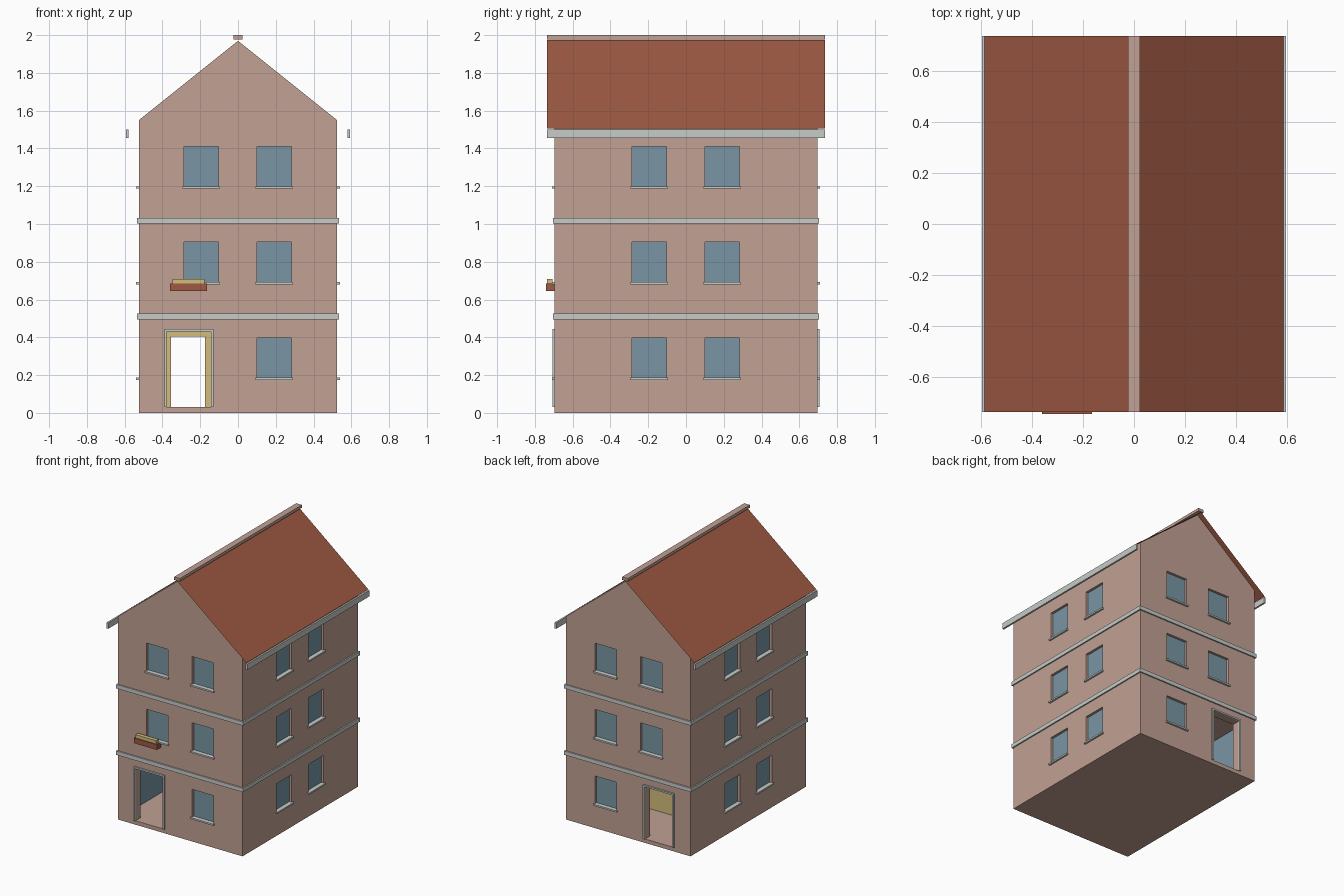
import bpy, bmesh
from mathutils import Vector

if "Cube" in bpy.data.objects:
    bpy.data.objects.remove(bpy.data.objects["Cube"], do_unlink=True)


def material(name, rgb):
    """Flat material from an sRGB colour."""
    col = [c / 12.92 if c < 0.04 else ((c + 0.055) / 1.055) ** 2.4 for c in rgb] + [1]
    m = bpy.data.materials.new(name)
    m.use_nodes = True
    m.diffuse_color = col
    bsdf = m.node_tree.nodes["Principled BSDF"]
    bsdf.inputs["Base Color"].default_value = col
    bsdf.inputs["Roughness"].default_value = 0.9
    return m


PINK = material("pink plaster", (0.76, 0.63, 0.58))
RED = material("red tile", (0.62, 0.35, 0.265))
GLASS = material("blue glass", (0.475, 0.59, 0.645))
GREY = material("pale grey trim", (0.78, 0.80, 0.785))
YELLOW = material("yellow", (0.83, 0.74, 0.49))


def add_box(bm, x0, x1, y0, y1, z0, z1):
    vs = bmesh.ops.create_cube(bm, size=1)["verts"]
    for v in vs:
        v.co = Vector((x1 if v.co.x > 0 else x0, y1 if v.co.y > 0 else y0,
                       z1 if v.co.z > 0 else z0))


def finish(name, bm, mat):
    bmesh.ops.recalc_face_normals(bm, faces=bm.faces[:])
    me = bpy.data.meshes.new(name)
    bm.to_mesh(me)
    bm.free()
    me.materials.append(mat)
    ob = bpy.data.objects.new(name, me)
    bpy.context.collection.objects.link(ob)
    return ob


def boxes(name, mat, *specs):
    bm = bmesh.new()
    for s in specs:
        add_box(bm, *s)
    return finish(name, bm, mat)


def cut(target, *specs):
    """Subtract boxes from the target and remove the cutter."""
    cutter = boxes("cutter", PINK, *specs)
    cutter.hide_render = True
    mod = target.modifiers.new("cut", "BOOLEAN")
    mod.operation, mod.solver, mod.object = "DIFFERENCE", "EXACT", cutter
    bpy.context.view_layer.objects.active = target
    bpy.ops.object.modifier_apply(modifier=mod.name)
    bpy.data.objects.remove(cutter, do_unlink=True)


W, D = 0.525, 0.695             # half width and half depth
EAVE, APEX = 1.55, 1.97         # wall top and gable top
OVER, ROOF_D = 0.585, 0.735     # roof half width and half depth
FLOORS = [(0.18, 0.397), (0.685, 0.905), (1.192, 1.41)]
DOOR_X, DOOR_R, DOOR_TOP = -0.26, 0.118, 0.432
ROOM_X, ROOM_Y, FLOOR, CEILING = 0.5, 0.635, 0.03, 0.495


def wall_box(axis, side, a0, a1, d0, d1, z0, z1):
    """Box on a wall: a runs along the wall, d is measured outwards from it."""
    base = W if axis == "x" else D
    lo, hi = sorted((side * (base + d0), side * (base + d1)))
    return (lo, hi, a0, a1, z0, z1) if axis == "x" else (a0, a1, lo, hi, z0, z1)


# House body with gables
bm = bmesh.new()
profile = [(-W, 0), (W, 0), (W, EAVE), (0, APEX), (-W, EAVE)]
face = bm.faces.new([bm.verts.new((x, -D, z)) for x, z in profile])
ext = bmesh.ops.extrude_face_region(bm, geom=[face])["geom"]
bmesh.ops.translate(bm, vec=(0, 2 * D, 0),
                    verts=[g for g in ext if isinstance(g, bmesh.types.BMVert)])
walls = finish("walls", bm, PINK)

# Window openings, panes and sills
openings, panes, sills = [], [], []
for axis in "xy":
    for side in (-1, 1):
        for level, (z0, z1) in enumerate(FLOORS):
            for a0, a1 in ((-0.285, -0.103), (0.1, 0.282)):
                if axis == "y" and level == 0 and a0 < 0:
                    continue    # the door takes this place
                openings.append(wall_box(axis, side, a0, a1, -0.022, 0.05, z0, z1))
                panes.append(wall_box(axis, side, a0, a1, -0.0225, -0.019, z0, z1))
                sills.append(wall_box(axis, side, a0 - 0.008, a1 + 0.008,
                                      -0.02, 0.014, z0 - 0.005, z0 + 0.007))
cut(walls, (-ROOM_X, ROOM_X, -ROOM_Y, ROOM_Y, FLOOR, CEILING))
cut(walls, (DOOR_X - DOOR_R, DOOR_X + DOOR_R, -1, 1, FLOOR, DOOR_TOP))
cut(walls, *openings)
boxes("window_panes", GLASS, *panes)
boxes("window_sills", GREY, *sills)

# Blue inner side walls
boxes("inner_side_walls", GLASS, *[
    (min(s * 0.496, s * 0.5), max(s * 0.496, s * 0.5), -ROOM_Y, ROOM_Y, FLOOR, CEILING)
    for s in (-1, 1)])

# Inner partition with a doorway
gap_l, gap_r, gap_top = -0.355, -0.175, 0.405
boxes("partition", YELLOW,
      (-0.496, gap_l, 0.23, 0.27, FLOOR, CEILING),
      (gap_r, 0.496, 0.23, 0.27, FLOOR, CEILING),
      (gap_l, gap_r, 0.23, 0.27, gap_top, CEILING))

# Door frames, front and back
for side, name in ((-1, "front_door_frame"), (1, "back_door_frame")):
    l, r, t = DOOR_X - DOOR_R, DOOR_X + DOOR_R, 0.012
    boxes(name, GREY,
          wall_box("y", side, l - t, l, -0.005, 0.012, FLOOR, DOOR_TOP + t),
          wall_box("y", side, r, r + t, -0.005, 0.012, FLOOR, DOOR_TOP + t),
          wall_box("y", side, l, r, -0.005, 0.012, DOOR_TOP, DOOR_TOP + t))

# Bands between the floors
for z, name in ((0.495, "lower_band"), (1.002, "upper_band")):
    ring = []
    for s in (-1, 1):
        ring.append(wall_box("y", s, -W - 0.01, W + 0.01, -0.01, 0.01, z, z + 0.03))
        ring.append(wall_box("x", s, -D + 0.01, D - 0.01, -0.01, 0.01, z, z + 0.03))
    boxes(name, GREY, *ring)

# Thin roof slopes, gutters and ridge
slope = (APEX - EAVE) / W
for s, name in ((-1, "right"), (1, "left")):
    bm = bmesh.new()
    top, low = APEX + 0.004, APEX + 0.004 - slope * OVER
    bm.faces.new([bm.verts.new(p) for p in (
        (0, -ROOF_D, top), (s * OVER, -ROOF_D, low),
        (s * OVER, ROOF_D, low), (0, ROOF_D, top))])
    roof = finish(name + "_roof_slope", bm, RED)
    if roof.data.polygons[0].normal.z < 0:
        roof.data.flip_normals()
    x0, x1 = sorted((s * 0.58, s * 0.594))
    boxes(name + "_gutter", GREY, (x0, x1, -ROOF_D, ROOF_D, 1.455, 1.5))
boxes("ridge", PINK, (-0.024, 0.024, -ROOF_D, ROOF_D, 1.978, 2.0))

# Flower box under the front window
boxes("flower_box", RED, (-0.36, -0.165, -0.742, -D, 0.645, 0.685))
boxes("flowers", YELLOW, (-0.348, -0.178, -0.736, -0.706, 0.68, 0.71))
